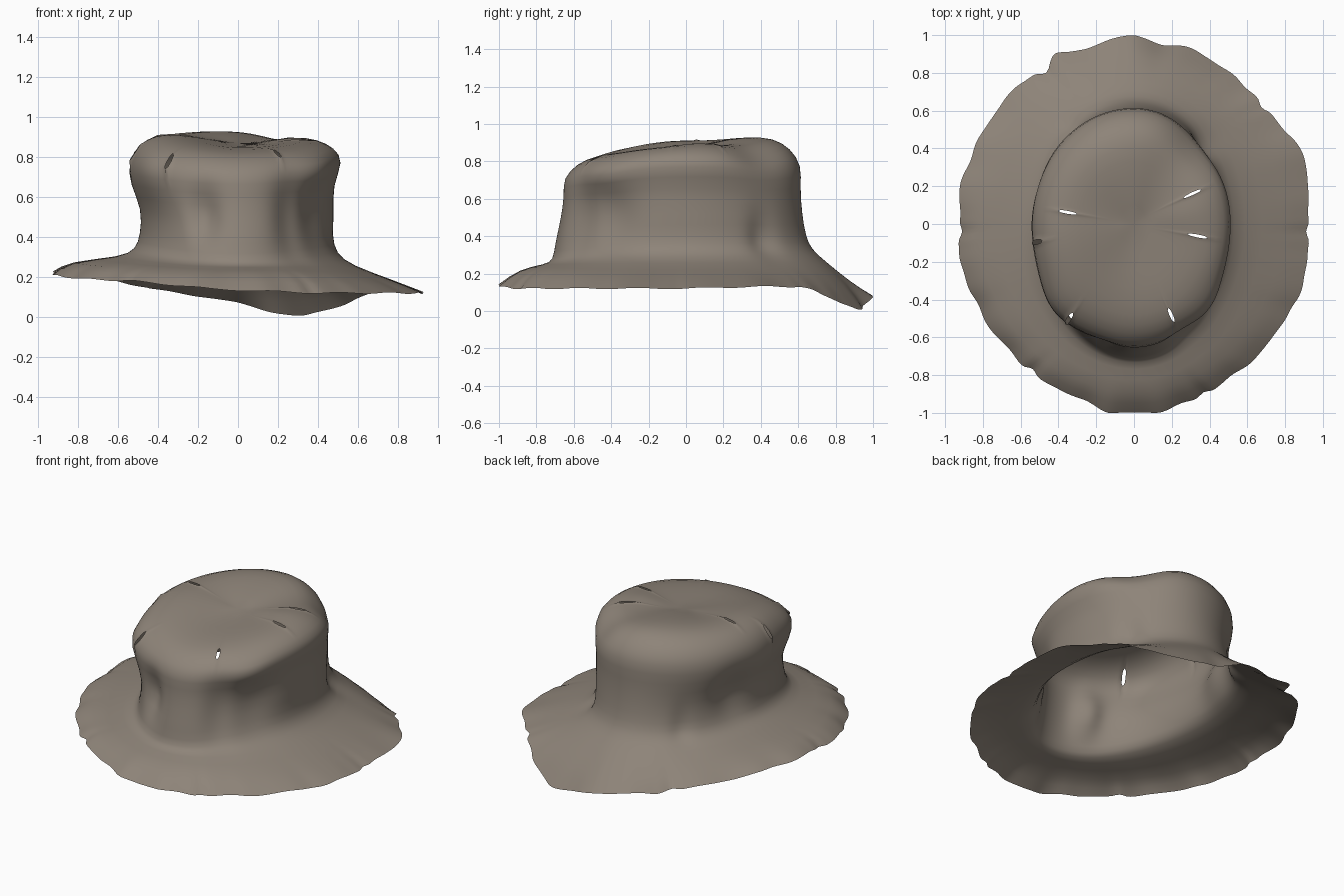
import bpy
import bmesh
import math
from mathutils import Vector

SEGMENTS = 144

default_cube = bpy.data.objects.get("Cube")
if default_cube:
    bpy.data.objects.remove(default_cube, do_unlink=True)

felt = bpy.data.materials.new("worn_taupe_felt")
felt.use_nodes = True
felt_colour = (0.27, 0.23, 0.19, 1)
felt.diffuse_color = felt_colour
shader = felt.node_tree.nodes["Principled BSDF"]
shader.inputs["Base Color"].default_value = felt_colour
shader.inputs["Roughness"].default_value = 0.9

# Each ring holds (reach, height) toward the left, back, right and front
rings = [
    ((.10, .89), (.15, .92), (.12, .90), (.15, .88)),
    ((.28, .90), (.34, .94), (.30, .92), (.34, .86)),
    ((.40, .89), (.47, .93), (.41, .91), (.49, .83)),
    ((.48, .85), (.56, .87), (.49, .87), (.58, .79)),
    ((.53, .78), (.62, .78), (.55, .78), (.66, .71)),
    ((.47, .66), (.61, .66), (.54, .66), (.65, .62)),
    ((.48, .52), (.62, .52), (.48, .54), (.67, .49)),
    ((.47, .40), (.64, .40), (.49, .41), (.70, .36)),
    ((.49, .32), (.67, .33), (.51, .34), (.71, .27)),
    ((.56, .26), (.74, .27), (.58, .30), (.75, .25)),
    ((.77, .19), (.87, .16), (.84, .29), (.88, .24)),
]

# Wavy outer edge of the brim, anticlockwise from the left
brim_edge = [
    (.93, 0, .12), (.91, .36, .13), (.69, .63, .13), (.55, .77, .07),
    (.32, .93, .00), (.15, .95, .03), (0, 1, .07), (-.15, .98, .10),
    (-.24, .92, .11), (-.43, .91, .14), (-.46, .82, .15), (-.62, .74, .18),
    (-.80, .50, .21), (-.92, .22, .23), (-.93, -.18, .21), (-.86, -.37, .20),
    (-.76, -.56, .19), (-.53, -.81, .18), (-.32, -.91, .16), (-.13, -1, .14),
    (.12, -1, .13), (.38, -.91, .12), (.67, -.69, .12), (.87, -.40, .12),
    (.92, -.20, .12),
]

# Dents and bulges worked into the felt: centre, radius, height radius, push
dents = [
    ((-.17, -.64, .53), .08, .08, (.02, .09, 0)),
    ((.28, -.60, .50), .09, .18, (-.02, .04, 0)),
    ((.40, -.42, .52), .16, .15, (-.04, .04, 0)),
    ((-.48, .20, .52), .13, .12, (.05, 0, 0)),
    ((.38, .42, .38), .08, .10, (-.03, -.03, 0)),
    ((-.33, .52, .36), .06, .08, (.02, -.02, 0)),
    ((.42, -.44, .75), .16, .10, (.03, -.03, -.02)),
    ((-.42, -.44, .75), .18, .14, (-.03, -.03, 0)),
    ((.38, .45, .87), .20, .14, (-.03, -.03, -.05)),
    ((.08, -.08, .89), .28, .28, (0, 0, -.03)),
    ((.12, .30, .92), .16, .16, (0, 0, -.02)),
    ((.28, .05, .90), .10, .10, (0, 0, .02)),
]

# Small worn tears around the top edge of the crown
tears = [(.25, .13, .90), (.35, -.06, .88), (.20, -.47, .83),
         (-.33, -.48, .81), (-.34, .06, .90), (-.49, -.10, .84)]

# Directions in degrees where the brim edge is nicked
nicks = [43, 120, 183, 236, 292, 357]


def ring_point(ring, angle):
    """Blend the four directions of a ring into one oval."""
    left, back, right, front = ring
    c, s = math.cos(angle), math.sin(angle)
    side = left if c >= 0 else right
    end = back if s >= 0 else front
    height = side[1] * c * c + end[1] * s * s
    return Vector((side[0] * c, end[0] * s, height))


def edge_point(angle):
    """Walk along the brim edge to the requested direction."""
    stops = [(math.atan2(y, x) % math.tau, Vector((x, y, z)))
             for x, y, z in brim_edge]
    stops.append((math.tau, stops[0][1]))
    for (start, first), (stop, last) in zip(stops, stops[1:]):
        if start <= angle <= stop:
            return first.lerp(last, (angle - start) / (stop - start))


def ragged_edge(index):
    """Add the small waves and nicks of worn felt to the brim edge."""
    angle = angles[index]
    point = edge_point(angle)
    shrink = .005 * math.sin(23 * angle) + .003 * math.sin(37 * angle)
    if index in nick_steps:
        shrink += .035
    point.x *= 1 - shrink
    point.y *= 1 - shrink
    point.z += .004 * math.sin(17 * angle)
    return point


def press_dents(point):
    moved = point.copy()
    for centre, radius, tall, push in dents:
        gap = point - Vector(centre)
        spread = (gap.x ** 2 + gap.y ** 2) / radius ** 2 + (gap.z / tall) ** 2
        moved += Vector(push) * math.exp(-spread)
    return moved


# Loft the crown and brim as one open felt sheet
bm = bmesh.new()
angles = [math.tau * i / SEGMENTS for i in range(SEGMENTS)]
nick_steps = {round(SEGMENTS * nick / 360) for nick in nicks}
loops = []
for ring in rings:
    loop = []
    for angle in angles:
        point = ring_point(ring, angle)
        if ring is rings[-1]:
            # The last oval leans toward the outline of the brim edge
            point = point.lerp(edge_point(angle), .15)
        loop.append(bm.verts.new(press_dents(point)))
    loops.append(loop)
loops.append([bm.verts.new(ragged_edge(i)) for i in range(SEGMENTS)])

for inner, outer in zip(loops, loops[1:]):
    for i in range(SEGMENTS):
        j = (i + 1) % SEGMENTS
        bm.faces.new((inner[i], outer[i], outer[j], inner[j]))

# Close the middle of the crown top
centre = bm.verts.new(press_dents(Vector((0, 0, .895))))
for i in range(SEGMENTS):
    bm.faces.new((centre, loops[0][i], loops[0][(i + 1) % SEGMENTS]))

# Open the tears
for tear in tears:
    spot = Vector(tear)
    face = min(bm.faces, key=lambda f: (f.calc_center_median() - spot).length)
    bmesh.ops.delete(bm, geom=[face], context="FACES_ONLY")

mesh = bpy.data.meshes.new("felt_hat")
bm.to_mesh(mesh)
bm.free()
mesh.materials.append(felt)
hat = bpy.data.objects.new("felt_hat", mesh)
bpy.context.collection.objects.link(hat)

# Soften the felt
smooth = hat.modifiers.new("soft_felt", "SUBSURF")
smooth.levels = smooth.render_levels = 1
bpy.context.view_layer.objects.active = hat
hat.select_set(True)
bpy.ops.object.shade_smooth()
